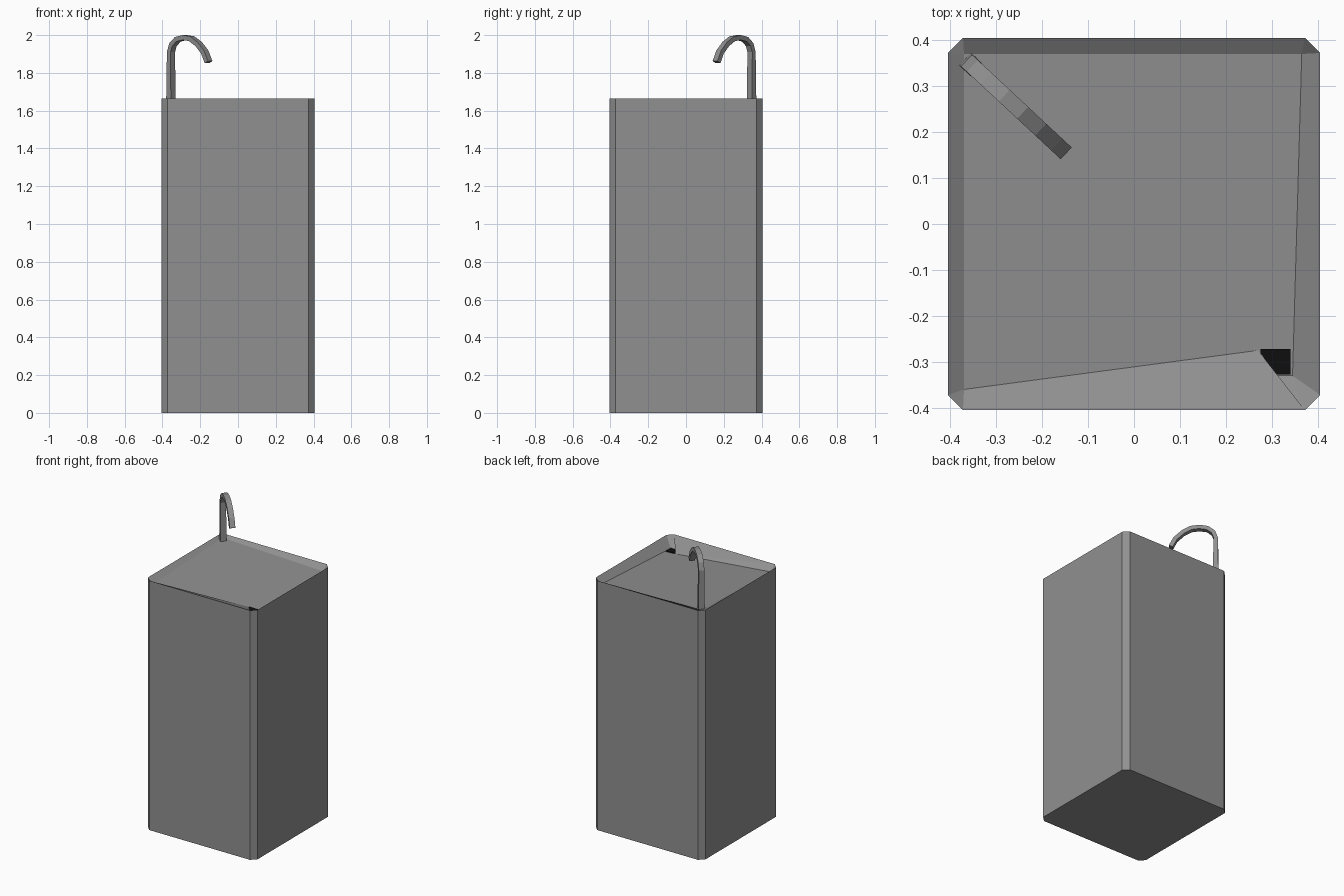
import bpy, bmesh
from mathutils import Vector

if "Cube" in bpy.data.objects:
    bpy.data.objects.remove(bpy.data.objects["Cube"])

def material(name, v):
    m = bpy.data.materials.new(name)
    m.diffuse_color = (v, v, v, 1)
    m.use_nodes = True
    m.node_tree.nodes["Principled BSDF"].inputs["Base Color"].default_value = m.diffuse_color
    return m

GREY = material("stone grey", 0.28)
BLACK = material("drain black", 0.005)

def make(name, bm, mat):
    bmesh.ops.recalc_face_normals(bm, faces=bm.faces)
    me = bpy.data.meshes.new(name)
    bm.to_mesh(me)
    bm.free()
    me.materials.append(mat)
    ob = bpy.data.objects.new(name, me)
    bpy.context.collection.objects.link(ob)
    return ob

H, C, TOP = 0.405, 0.033, 1.665

def floor_z(x, y):
    # Basin floor plane falling toward the drain corner
    return 1.655 - 0.0335 * ((x + 0.37) + (0.37 - y))

# Pedestal: chamfered square column with a shallow sloping basin on top
bm = bmesh.new()
k = H - C
outline = [(-k, -H), (k, -H), (H, -k), (H, k), (k, H), (-k, H), (-H, k), (-H, -k)]
low = [bm.verts.new((x, y, 0)) for x, y in outline]
rim = [bm.verts.new((x, y, TOP)) for x, y in outline]
bm.faces.new(low)
for i in range(8):
    j = (i + 1) % 8
    bm.faces.new((low[i], low[j], rim[j], rim[i]))

def floor_vert(x, y):
    return bm.verts.new((x, y, floor_z(x, y)))

fl, dl = floor_vert(-0.37, -0.36), floor_vert(0.27, -0.275)
df, dr = floor_vert(0.275, -0.33), floor_vert(0.345, -0.33)
br, bl = floor_vert(0.365, 0.37), floor_vert(-0.37, 0.37)
for f in [
    (fl, dl, df, dr, br, bl),                                  # floor
    (rim[0], rim[1], dl), (rim[0], dl, fl),                    # front slope
    (rim[1], df, dl), (rim[1], dr, df), (rim[1], rim[2], dr),  # drain corner
    (rim[2], rim[3], br, dr), (rim[3], rim[4], br),            # right wall
    (rim[4], rim[5], bl, br), (rim[5], rim[6], bl),            # back wall
    (rim[6], rim[7], fl, bl), (rim[7], rim[0], fl),            # left wall
]:
    bm.faces.new(f)
make("pedestal_basin", bm, GREY)

# Drain plate lying on the basin floor
bm = bmesh.new()
corners = [(0.275, -0.327), (0.341, -0.327), (0.341, -0.272), (0.275, -0.272)]
plate = bm.faces.new([bm.verts.new((x, y, floor_z(x, y) + 0.004)) for x, y in corners])
ext = bmesh.ops.extrude_face_region(bm, geom=[plate], use_keep_orig=True)
for v in ext["geom"]:
    if isinstance(v, bmesh.types.BMVert):
        v.co.z -= 0.008
make("drain", bm, BLACK)

# Spout: square bar swept along a hooked path toward the basin centre
base = Vector((-0.355, 0.347, 0))
along = Vector((0.73, -0.68, 0)).normalized()
side = Vector((-along.y, along.x, 0))
path = [(0, 1.64), (0, 1.91), (0.015, 1.95), (0.05, 1.978), (0.10, 1.987),
        (0.15, 1.981), (0.20, 1.953), (0.245, 1.91), (0.272, 1.857)]
bm = bmesh.new()
rings = []
for i, (t, z) in enumerate(path):
    a, b = path[max(i - 1, 0)], path[min(i + 1, len(path) - 1)]
    d = along * (b[0] - a[0]) + Vector((0, 0, b[1] - a[1]))
    n = d.normalized().cross(side)
    w, h = (0.019, 0.017) if i == 0 else (0.0175, 0.013)
    c = base + along * t + Vector((0, 0, z))
    rings.append([bm.verts.new(c + side * (w * s) + n * (h * u))
                  for s, u in ((-1, -1), (1, -1), (1, 1), (-1, 1))])
for r, q in zip(rings, rings[1:]):
    for i in range(4):
        j = (i + 1) % 4
        bm.faces.new((r[i], r[j], q[j], q[i]))
bm.faces.new(rings[0])
bm.faces.new(rings[-1])
make("spout", bm, GREY)
